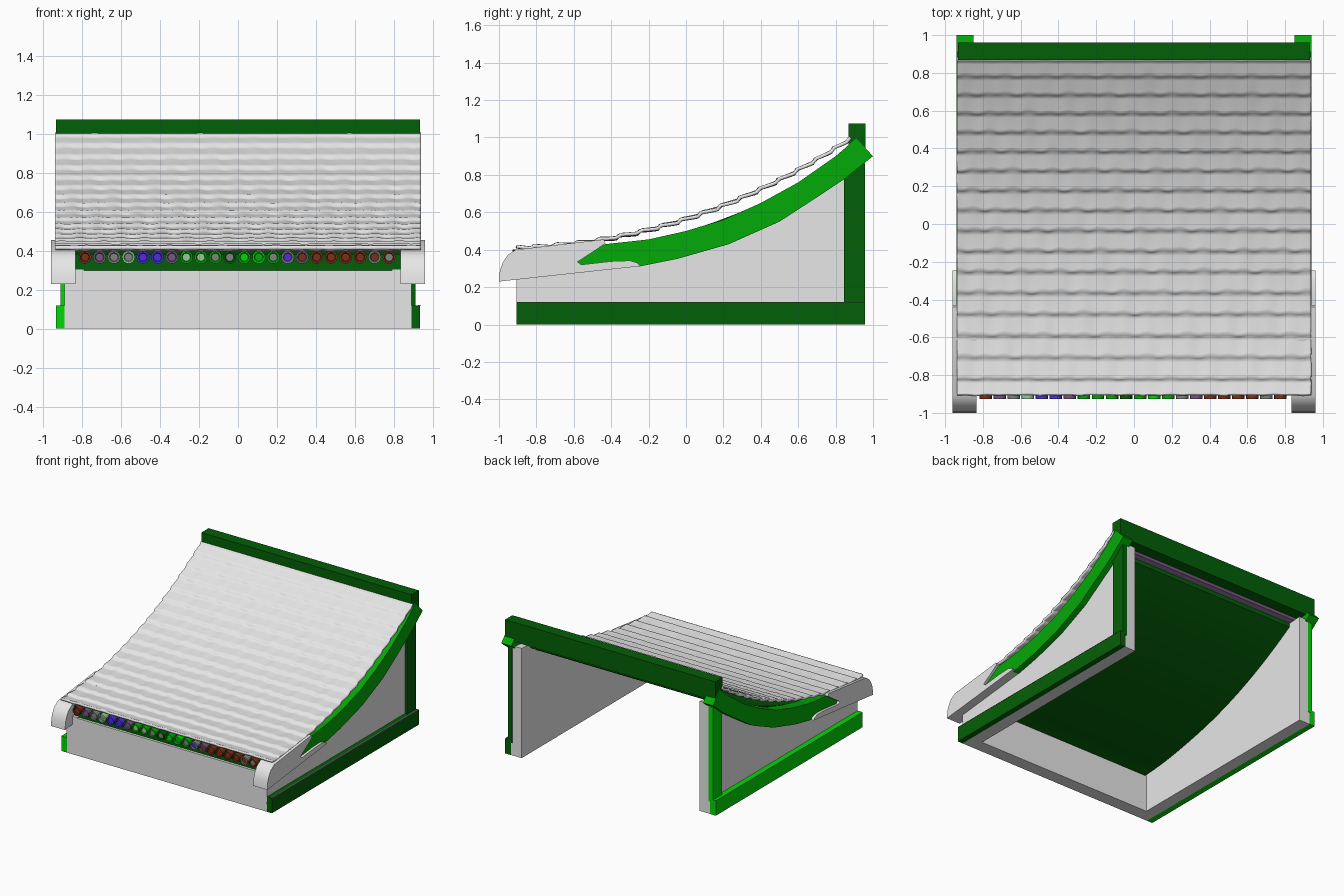
import bpy, bmesh, math
from mathutils import Matrix

cube = bpy.data.objects.get("Cube")
if cube:
    bpy.data.objects.remove(cube, do_unlink=True)


def material(name, *rgb):
    m = bpy.data.materials.new(name)
    m.use_nodes = True
    m.diffuse_color = (*rgb, 1)
    m.node_tree.nodes["Principled BSDF"].inputs["Base Color"].default_value = (*rgb, 1)
    return m


PALE = material("pale grey", 0.8, 0.8, 0.8)
DARK = material("dark green", 0.001, 0.115, 0.002)
BRIGHT = material("bright green", 0.001, 0.68, 0.002)
MID = material("mid green", 0.001, 0.4, 0.002)
PURPLE = material("dusty purple", 0.17, 0.1, 0.2)
GREY = material("mid grey", 0.22, 0.23, 0.22)
MINT = material("mint", 0.3, 0.6, 0.32)
BLUE = material("blue violet", 0.07, 0.03, 0.7)
BROWN = material("brown", 0.2, 0.03, 0.01)


def finish(name, bm, *mats, smooth=0):
    bmesh.ops.recalc_face_normals(bm, faces=bm.faces)
    mesh = bpy.data.meshes.new(name)
    bm.to_mesh(mesh)
    bm.free()
    for m in mats:
        mesh.materials.append(m)
    obj = bpy.data.objects.new(name, mesh)
    bpy.context.collection.objects.link(obj)
    if smooth:
        bpy.ops.object.select_all(action="DESELECT")
        obj.select_set(True)
        bpy.context.view_layer.objects.active = obj
        bpy.ops.object.shade_smooth_by_angle(angle=math.radians(smooth))
    return obj


def prism(name, profile, x0, x1, mat, smooth=0):
    """Extrude a side profile of (y, z) points from x0 to x1."""
    bm = bmesh.new()
    face = bm.faces.new([bm.verts.new((x0, y, z)) for y, z in profile])
    out = bmesh.ops.extrude_face_region(bm, geom=[face])["geom"]
    moved = [v for v in out if isinstance(v, bmesh.types.BMVert)]
    bmesh.ops.translate(bm, verts=moved, vec=(x1 - x0, 0, 0))
    return finish(name, bm, mat, smooth=smooth)


def box(name, x0, x1, y0, y1, z0, z1, mat):
    return prism(name, [(y0, z0), (y1, z0), (y1, z1), (y0, z1)], x0, x1, mat)


FRONT, BACK = -0.905, 0.87


def along(y):
    return max(0, (y - FRONT) / (BACK - FRONT))


def slope(y):
    """Height of the concave roof at depth y."""
    t = along(y)
    return 0.416 + 0.05 * t + 0.53 * t ** 2.1


def curve(y0, y1, drop, n=18):
    ys = [y0 + (y1 - y0) * i / n for i in range(n + 1)]
    return [(y, slope(y) - drop) for y in ys]


def row_start(r):
    """Depth of each row's lip; rows tighten as the roof steepens."""
    return min(BACK, max(FRONT, -0.932 + 0.119 * r - 0.00072 * r * r))


# Roof covering: rows with softly rippled lips
ROWS, COLS, STEPS = 17, 180, 10
bm = bmesh.new()
lines = []
for i in range(ROWS * STEPS + 1):
    r, k = i // STEPS, (i % STEPS) / STEPS
    y0, y1 = row_start(r), row_start(r + 1)
    y = y0 + (y1 - y0) * k
    lift = 1 - k / 0.8 if k <= 0.8 else (k - 0.8) / 0.2
    fade = math.sin(math.pi * min(1, along(y))) ** 0.3
    line = []
    for c in range(COLS + 1):
        x = -0.938 + 1.876 * c / COLS
        ripple = fade * (math.sin(x * 58 + 4 * y) + 0.7 * math.sin(x * 33 - 9 * y)
                         + 0.5 * math.sin(x * 14 + 17 * y))
        z = slope(y) + 0.013 * lift - 0.003 + 0.0018 * ripple
        line.append(bm.verts.new((x, y + 0.005 * ripple * lift, z)))
    lines.append(line)
for a, b in zip(lines, lines[1:]):
    for c in range(COLS):
        bm.faces.new((a[c], a[c + 1], b[c + 1], b[c]))
roof = finish("roof_covering", bm, PALE, smooth=80)
if roof.data.polygons[0].normal.z < 0:
    roof.data.flip_normals()
thick = roof.modifiers.new("thickness", "SOLIDIFY")
thick.thickness = 0.018
thick.offset = -1

# Strip joining the boarding to the ridge
strip = curve(0.8, 0.868, 0.072, 4)
prism("ridge_joint_strip", strip + [(y, z - 0.03) for y, z in strip[::-1]], -0.84, 0.84, PURPLE)

# Underside boarding
upper = [(y, z - 0.063 * math.sqrt(along(y))) for y, z in curve(-0.885, 0.84, 0.028)]
lower = [(y, z - 0.045) for y, z in upper]
lower[0] = (-0.885, 0.295)
prism("underside_boarding", upper + lower[::-1], -0.84, 0.84, DARK, smooth=35)

# Ridge beam and front wall
box("ridge_beam", -0.933, 0.933, 0.868, 0.96, 0.918, 1.075, DARK)
box("front_wall", -0.8, 0.8, -0.905, -0.8, 0, 0.3, PALE)

# Side profiles
beam_profile = [(0.91, 0.995), (0.8, 0.9), (0.6, 0.76), (0.4, 0.65), (0.2, 0.56),
                (0, 0.5), (-0.2, 0.455), (-0.43, 0.43), (-0.6, 0.4), (-0.6, 0.3),
                (-0.25, 0.31), (-0.05, 0.35), (0.23, 0.43), (0.5, 0.55),
                (0.7, 0.68), (0.85, 0.78), (1, 0.9)]
cap_profile = [(-1, 0.23), (-0.995, 0.29), (-0.98, 0.33), (-0.955, 0.37), (-0.91, 0.4),
               (-0.44, 0.455), (-0.43, 0.435), (-0.48, 0.4), (-0.58, 0.335), (-0.56, 0.32),
               (-0.4, 0.338), (-0.3, 0.342), (-0.26, 0.33), (-0.245, 0.312)]
wall_profile = [(0.955, 0), (-0.905, 0)] + curve(-0.905, 0.85, 0.11) + [(0.955, 0.88)]

# Mirrored side parts
for side, s, trim in (("left", 1, DARK), ("right", -1, BRIGHT)):
    prism(f"side_wall_{side}", wall_profile, s * 0.79, s * 0.89, PALE)
    prism(f"curved_beam_{side}", beam_profile, s * 0.85, s * 0.94, MID)
    prism(f"eave_cap_{side}", cap_profile, s * 0.835, s * 0.96, PALE, smooth=35)
    box(f"base_beam_{side}", s * 0.885, s * 0.935, -0.905, 0.957, 0, 0.12, trim)
    box(f"back_post_{side}", s * 0.872, s * 0.91, 0.845, 0.958, 0.1, 0.86, trim)
box("base_edge_left", 0.925, 0.936, -0.904, 0.954, 0.117, 0.1215, PURPLE)

# Row of round eave tiles with recessed centres: (rim, centre) colours
tiles = [(BROWN, BROWN), (PURPLE, PURPLE), (GREY, GREY), (MINT, GREY), (BLUE, BLUE),
         (BLUE, BLUE), (PURPLE, PURPLE), (MID, MINT), (MID, MINT), (MID, GREY),
         (DARK, GREY), (MID, BRIGHT), (BRIGHT, MID), (MID, GREY), (GREY, BLUE),
         (PURPLE, BROWN), (BROWN, BROWN), (BROWN, BROWN), (BROWN, BROWN),
         (BROWN, BROWN), (GREY, BROWN), (BROWN, GREY)]
for i, (rim, centre) in enumerate(tiles):
    bm = bmesh.new()
    place = Matrix.Translation((-0.785 + 0.0743 * i, -0.897, 0.367)) @ Matrix.Rotation(math.pi / 2, 4, "X")
    bmesh.ops.create_cone(bm, cap_ends=True, segments=16, radius1=0.033, radius2=0.033,
                          depth=0.06, matrix=place)
    disc = min(bm.faces, key=lambda f: f.calc_center_median().y)
    bmesh.ops.inset_region(bm, faces=[disc], thickness=0.009)
    bmesh.ops.inset_region(bm, faces=[disc], thickness=0.004, depth=-0.008)
    disc.material_index = 1
    finish(f"eave_tile_{i + 1}", bm, rim, centre, smooth=35)
